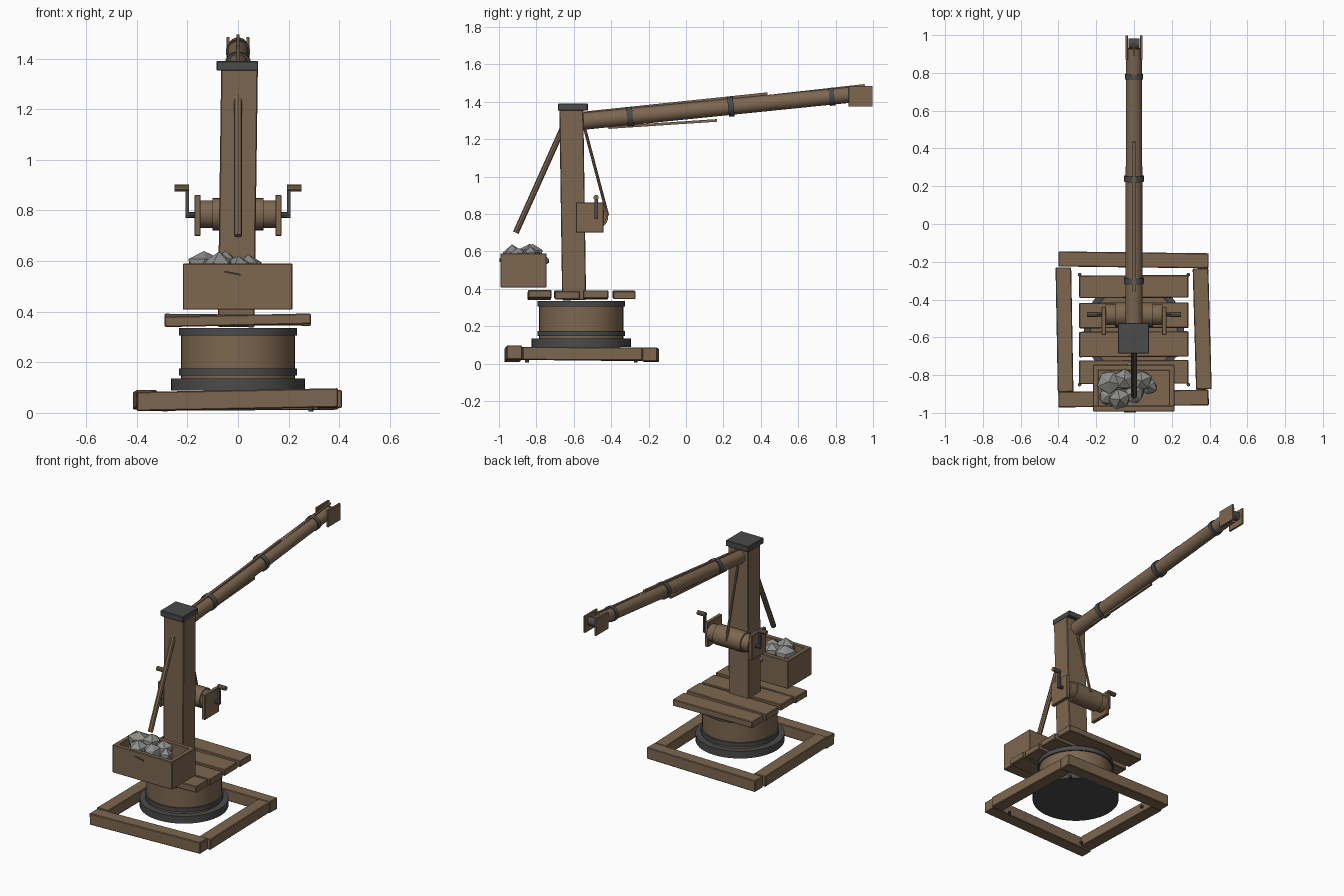
import bpy, bmesh, math, random
from mathutils import Vector, Matrix

if "Cube" in bpy.data.objects:
    bpy.data.objects.remove(bpy.data.objects["Cube"])

random.seed(4)


def mat(name, col):
    m = bpy.data.materials.new(name)
    m.diffuse_color = (*col, 1)
    m.use_nodes = True
    m.node_tree.nodes["Principled BSDF"].inputs["Base Color"].default_value = m.diffuse_color
    return m


WOOD = mat("brown wood", (0.205, 0.135, 0.08))
IRON = mat("dark iron", (0.07, 0.07, 0.072))
STONE = mat("grey stone", (0.27, 0.27, 0.265))


def finish(name, bm, m, smooth=False):
    bmesh.ops.recalc_face_normals(bm, faces=bm.faces)
    me = bpy.data.meshes.new(name)
    bm.to_mesh(me)
    bm.free()
    me.materials.append(m)
    o = bpy.data.objects.new(name, me)
    bpy.context.collection.objects.link(o)
    if smooth:
        bpy.context.view_layer.objects.active = o
        o.select_set(True)
        bpy.ops.object.shade_smooth_by_angle(angle=math.radians(35))
        o.select_set(False)
    return o


def along(a, b):
    """Matrix placing local z on the line a-b, centred."""
    a, b = Vector(a), Vector(b)
    d = b - a
    z = d.normalized()
    ref = Vector((0, 0, 1)) if abs(z.z) < 0.8 else Vector((0, 1, 0))
    x = ref.cross(z).normalized()
    y = z.cross(x)
    r = Matrix((x, y, z)).transposed().to_4x4()
    return Matrix.Translation((a + b) / 2) @ r, d.length


def beam(name, a, b, w, h, m=WOOD, bevel=0.004):
    """Box running from a to b, w wide and h high."""
    mx, length = along(a, b)
    bm = bmesh.new()
    bmesh.ops.create_cube(bm, size=1, matrix=mx @ Matrix.Diagonal((w, h, length, 1)))
    if bevel:
        bmesh.ops.bevel(bm, geom=bm.edges[:], offset=bevel, segments=1, affect='EDGES')
    return finish(name, bm, m)


def rod(name, a, b, r, m=WOOD, seg=12, r2=None):
    mx, length = along(a, b)
    bm = bmesh.new()
    bmesh.ops.create_cone(bm, cap_ends=True, segments=seg, radius1=r,
                          radius2=r if r2 is None else r2, depth=length, matrix=mx)
    return finish(name, bm, m, True)


def box(name, x0, x1, y0, y1, z0, z1, m=WOOD, bevel=0.003):
    y, z = (y0 + y1) / 2, (z0 + z1) / 2
    return beam(name, (x0, y, z), (x1, y, z), y1 - y0, z1 - z0, m, bevel)


CY = -0.56

# Ground frame, slightly crooked
beam("frame_front", (-0.40, -0.93, 0.045), (0.395, -0.918, 0.06), 0.083, 0.075)
beam("frame_back", (-0.40, -0.185, 0.045), (0.395, -0.195, 0.05), 0.08, 0.075)
beam("frame_left", (-0.362, -0.89, 0.055), (-0.374, -0.23, 0.048), 0.083, 0.07)
beam("frame_right", (0.37, -0.875, 0.055), (0.352, -0.235, 0.052), 0.083, 0.07)
for x in (-0.288, 0.288):
    for y in (-0.85, -0.268):
        rod("frame_peg", (x, y, 0.006), (x, y, 0.022), 0.01, IRON, 8)

# Turntable drum with iron hoops
for name, r, z0, z1, m in (("turntable_base", 0.265, 0.088, 0.135, IRON),
                           ("turntable_drum", 0.225, 0.13, 0.335, WOOD),
                           ("lower_hoop", 0.234, 0.148, 0.175, IRON),
                           ("upper_hoop", 0.234, 0.305, 0.335, IRON)):
    rod(name, (0, CY, z0), (0, CY, z1), r, m, 48)

# Platform planks
for y, w, za, zb in ((-0.785, 0.125, 0.36, 0.372), (-0.638, 0.135, 0.371, 0.365),
                     (-0.485, 0.135, 0.364, 0.37), (-0.333, 0.12, 0.37, 0.366)):
    beam("platform_plank", (-0.29, y, za), (0.288, y + 0.003, zb), w, 0.042)

# Mast with iron cap
beam("mast", (-0.008, -0.598, 0.34), (0.006, -0.613, 1.36), 0.145, 0.128)
box("mast_cap", -0.085, 0.08, -0.685, -0.525, 1.353, 1.39, IRON)

# Boom, sloping gently up to the tip
B0, B1 = Vector((0, -0.56, 1.295)), Vector((0, 0.93, 1.442))
DIR = (B1 - B0).normalized()


def on_boom(y, up=0.0):
    p = B0 + DIR * ((y - B0.y) / DIR.y)
    return p + Vector((0, -DIR.z, DIR.y)) * up


rod("boom", B0, B1, 0.046, WOOD, 24, 0.042)
for y, r, w in ((-0.30, 0.052, 0.016), (0.24, 0.053, 0.015), (0.78, 0.048, 0.014)):
    rod("boom_band", on_boom(y - w), on_boom(y + w), r, IRON, 24)
beam("boom_top_batten", on_boom(-0.54, 0.044), on_boom(0.44, 0.05), 0.014, 0.014, WOOD, 0)
beam("boom_under_batten", on_boom(-0.42, -0.047), on_boom(0.16, -0.066), 0.014, 0.014, WOOD, 0)
beam("boom_tip_batten", on_boom(0.44, 0.037), on_boom(0.96, 0.044), 0.012, 0.012, WOOD, 0)

# Pulley fork at the tip
for s in (-1, 1):
    box("tip_cheek", s * 0.039 - 0.006, s * 0.039 + 0.006, 0.87, 0.998, 1.375, 1.485, WOOD, 0.001)
rod("tip_pulley", (-0.03, 0.955, 1.44), (0.03, 0.955, 1.44), 0.028, IRON, 16)

# Braces and hoist rope
rod("front_strut", (0, -0.645, 1.29), (0, -0.91, 0.70), 0.016, WOOD, 8)
rod("hoist_rope", (0, -0.545, 1.27), (0, -0.418, 0.79), 0.008, WOOD, 8)

# Winch behind the mast
WY, WZ = -0.48, 0.785
rod("winch_drum", (-0.15, WY, WZ), (0.15, WY, WZ), 0.055, WOOD, 24)
rod("winch_winding", (-0.10, WY, WZ), (0.10, WY, WZ), 0.064, WOOD, 24)
for s in (-1, 1):
    box("winch_cheek", s * 0.16 - 0.012, s * 0.16 + 0.012, -0.588, -0.44, 0.70, 0.862)
    rod("crank_axle", (s * 0.165, WY, 0.782), (s * 0.207, WY, 0.782), 0.011, IRON, 8)
    beam("crank_arm", (s * 0.2, WY, 0.772), (s * 0.2, WY, 0.895), 0.014, 0.02, IRON, 0)
    rod("crank_handle", (s * 0.193, WY, 0.888), (s * 0.25, WY, 0.888), 0.014, WOOD, 10)

# Counterweight crate
X0, X1, Y0, Y1, Z0, Z1, T = -0.218, 0.215, -0.992, -0.745, 0.408, 0.59, 0.03
box("crate_floor", X0 + 0.01, X1 - 0.01, Y0 + 0.01, Y1 - 0.01, Z0, Z0 + T)
box("crate_front", X0, X1, Y0, Y0 + T, Z0, Z1)
box("crate_back", X0, X1, Y1 - T, Y1, Z0, Z1)
for xa in (X0, X1 - T):
    box("crate_side", xa, xa + T, Y0 + T - 0.005, Y1 - T + 0.005, Z0, Z1)
beam("crate_nail", (-0.053, -0.995, 0.558), (0.01, -0.995, 0.546), 0.006, 0.006, IRON, 0)


# Stones in the crate
def stone(x, y, z, r):
    bm = bmesh.new()
    bmesh.ops.create_icosphere(bm, subdivisions=1, radius=r)
    for v in bm.verts:
        v.co *= random.uniform(0.85, 1.12)
    bmesh.ops.rotate(bm, verts=bm.verts, matrix=Matrix.Rotation(random.uniform(0, 6), 3, 'Z'))
    hull = bmesh.ops.convex_hull(bm, input=bm.verts)
    bmesh.ops.delete(bm, geom=list(set(hull["geom_interior"])), context='VERTS')
    bmesh.ops.translate(bm, verts=bm.verts, vec=(x, y, z))
    finish("stone", bm, STONE)


for s in ((-0.135, -0.835, 0.575, 0.07), (-0.075, -0.93, 0.57, 0.062), (-0.05, -0.82, 0.58, 0.06),
          (0.00, -0.90, 0.565, 0.06), (0.04, -0.83, 0.565, 0.062), (0.08, -0.86, 0.545, 0.05),
          (-0.14, -0.91, 0.53, 0.05), (-0.02, -0.752, 0.55, 0.024)):
    stone(*s)
